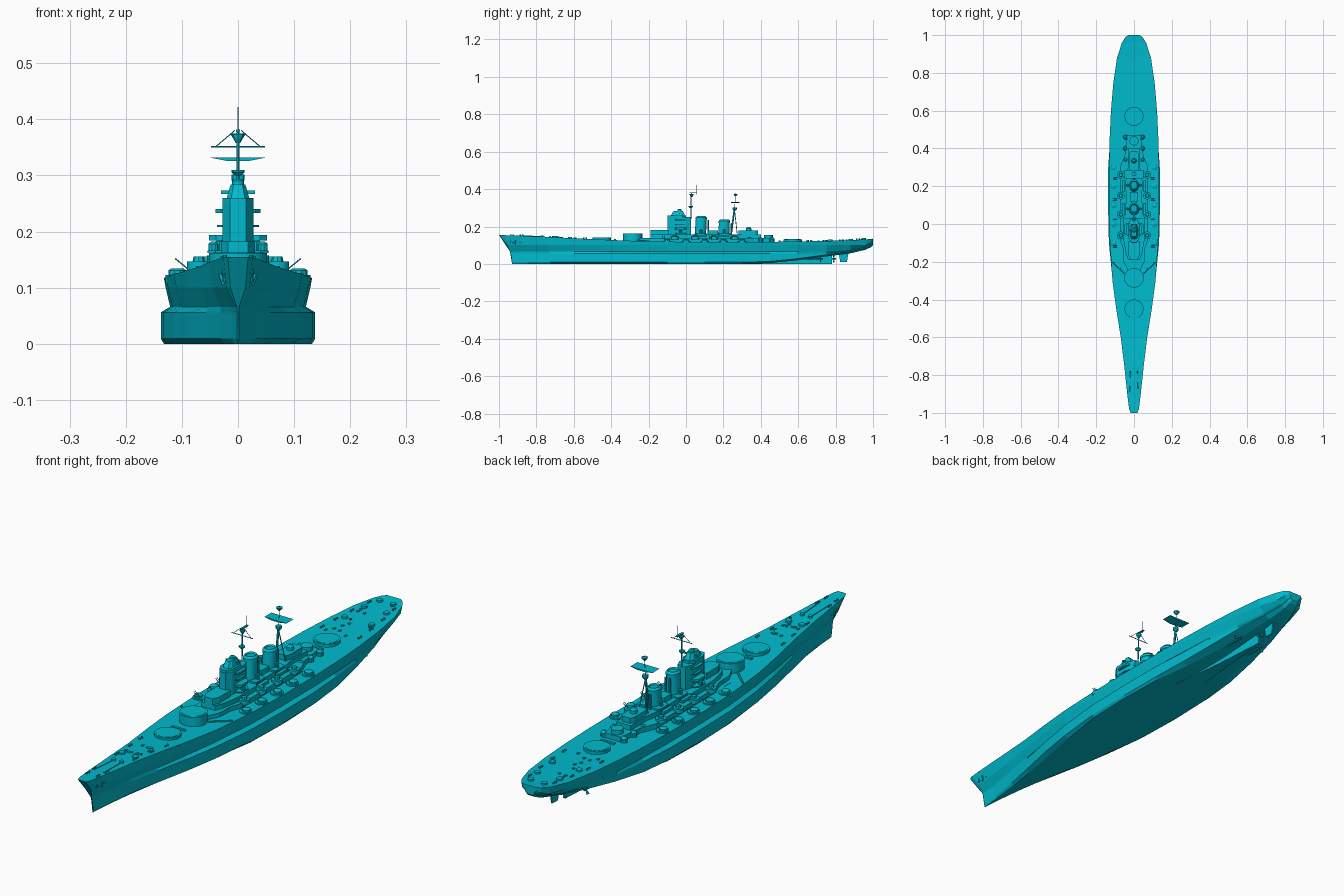
import bpy, bmesh, math, random
from mathutils import Vector
random.seed(4)

paint = bpy.data.materials.new("teal_paint")
paint.diffuse_color = (0.0, 0.5, 0.62, 1)


def finish(name, bm, smooth=False):
    bmesh.ops.recalc_face_normals(bm, faces=bm.faces)
    me = bpy.data.meshes.new(name)
    bm.to_mesh(me)
    bm.free()
    me.materials.append(paint)
    ob = bpy.data.objects.new(name, me)
    bpy.context.collection.objects.link(ob)
    if smooth:
        bpy.ops.object.select_all(action='DESELECT')
        ob.select_set(True)
        bpy.context.view_layer.objects.active = ob
        bpy.ops.object.shade_smooth_by_angle(angle=math.radians(35))
    return ob


def loft(name, rings, smooth=False):
    bm = bmesh.new()
    vs = [[bm.verts.new(p) for p in r] for r in rings]
    n = len(rings[0])
    for a, b in zip(vs, vs[1:]):
        for i in range(n):
            bm.faces.new((a[i], a[(i + 1) % n], b[(i + 1) % n], b[i]))
    bm.faces.new(vs[0])
    bm.faces.new(vs[-1])
    return finish(name, bm, smooth)


def prism(name, half, z0, z1, taper=1.0):
    """Extrude an outline mirrored across x = 0."""
    pts = half + [(-x, y) for x, y in reversed(half)]
    cy = sum(p[1] for p in pts) / len(pts)
    top = [(x * taper, cy + (y - cy) * taper, z1) for x, y in pts]
    return loft(name, [[(x, y, z0) for x, y in pts], top])


def box(name, x, y, z0, z1, wx, wy):
    c = [(-1, -1), (1, -1), (1, 1), (-1, 1)]
    return loft(name, [[(x + a * wx / 2, y + b * wy / 2, z) for a, b in c] for z in (z0, z1)])


def cyl(name, x, y, prof, n=16, sy=1.0, rake=0.0):
    """Stack of (z, radius) rings, optionally elliptical and raked aft."""
    z0 = prof[0][0]
    return loft(name, [[(x + r * math.cos(2 * math.pi * i / n),
                         y + rake * (z - z0) + sy * r * math.sin(2 * math.pi * i / n), z)
                        for i in range(n)] for z, r in prof], True)


def rod(name, a, b, r, n=6):
    a, b = Vector(a), Vector(b)
    d = (b - a).normalized()
    u = d.orthogonal().normalized()
    v = d.cross(u)
    t = [2 * math.pi * i / n for i in range(n)]
    return loft(name, [[p + r * (u * math.cos(k) + v * math.sin(k)) for k in t] for p in (a, b)])


# Hull stations: y, deck half-width, deck z, neck, bulge, bottom half-widths, keel z
ST = [(-1, .018, .155, .002, .002, .001, 0), (-.98, .026, .154, .005, .004, .002, 0),
      (-.9, .036, .151, .013, .011, .007, 0), (-.75, .052, .145, .031, .031, .022, 0),
      (-.6, .07, .137, .053, .057, .042, 0), (-.45, .094, .13, .077, .088, .068, 0),
      (-.3, .114, .124, .099, .113, .095, 0), (-.1, .128, .119, .117, .133, .126, 0),
      (.1, .132, .117, .121, .1375, .132, 0), (.3, .132, .117, .12, .1365, .126, 0),
      (.45, .129, .118, .116, .126, .1, .005), (.6, .122, .12, .108, .108, .07, .02),
      (.75, .109, .123, .09, .085, .045, .04), (.88, .09, .127, .064, .055, .03, .057),
      (.96, .064, .131, .042, .033, .02, .076), (.99, .045, .134, .032, .026, .016, .09),
      (1, .03, .135, .024, .02, .012, .1)]


def lerp_station(y, k):
    for a, b in zip(ST, ST[1:]):
        if y <= b[0]:
            return a[k] + (b[k] - a[k]) * (y - a[0]) / (b[0] - a[0])
    return ST[-1][k]


def deck(y):
    return lerp_station(y, 2)


rings = []
for y, wd, zd, wn, wl, wb, zk in ST:
    half = [(wb, zk), (wl, zk + .009), (wl, max(.056, zk + .013)), (wn, max(.066, zk + .018)),
            (wn + (wd - wn) * .72, max(.1, zk + .024)), (wd, zd)]
    blend = max(0, (-y - .6) / .4)
    ring = [(x, y + blend * .07 * (1 - (z / .155) ** 2.2), z) for x, z in half]
    rings.append(ring + [(-x, yy, z) for x, yy, z in reversed(ring)])
loft("hull", rings)

# Skeg, rudder, shafts and propellers
loft("skeg", [[(-w, y, 0), (w, y, 0), (w, y, z), (-w, y, z)]
              for y, w, z in ((.3, .05, .02), (.55, .02, .05), (.78, .005, .06))])
loft("rudder", [[(-.004, a, z), (.004, a, z), (.003, b, z), (-.003, b, z)]
                for z, a, b in ((.01, .825, .86), (.065, .815, .87))])
for x, y in ((-.055, .72), (0, .79), (.055, .72)):
    rod("propeller_shaft", (x, .48, .028), (x, y + .012, .028), .004, 8)
    for k in range(3):
        t = 2 * math.pi * k / 3
        c, s = .02 * math.cos(t), .02 * math.sin(t)
        loft("propeller_blade", [[(x, y - .002, .028), (x + c - s * .3, y - .003, .028 + s + c * .3),
                                  (x + c + s * .3, y - .003, .028 + s - c * .3)],
                                 [(x, y + .002, .028), (x + c - s * .3, y + .003, .028 + s + c * .3),
                                  (x + c + s * .3, y + .003, .028 + s - c * .3)]])
for s in (-1, 1):
    rod("shaft_bracket", (s * .055, .7, .028), (s * .06, .7, .065), .003)

# Main barbettes
for y, r, top in ((-.45, .05, .14), (-.285, .052, .162), (.57, .05, .131)):
    cyl("main_barbette", 0, y, [(.1, r), (top, r), (top, r * .86), (top + .001, r * .86)], 32)
for y in (-.38, .5):
    box("breakwater", 0, y, .11, deck(y) + .006, .06, .01)
for s in (-1, 1):
    rod("side_breakwater", (s * .05, -.26, .124), (s * .115, -.2, .122), .004)

# Deckhouses
prism("lower_deckhouse", [(.03, -.25), (.055, -.2), (.058, -.13), (.075, -.08), (.075, .3),
                          (.05, .36), (.035, .47)], .11, .138)
prism("middle_deckhouse", [(.03, -.19), (.042, -.16), (.055, -.09), (.055, .04), (.04, .06),
                           (.04, .25), (.032, .3), (.032, .4)], .138, .157)
prism("conning_tower", [(.018, -.19), (.03, -.165), (.03, -.09)], .15, .182)
prism("aft_control_house", [(.02, .28), (.026, .3), (.026, .37), (.018, .385)], .15, .178)
cyl("aft_director", 0, .335, [(.178, .014), (.19, .014), (.198, .007)], 12)
cyl("aft_gun_ring", 0, .44, [(.13, .024), (.155, .024)], 16)

# Bridge tower, octagonal, with stacked platforms
tower = [(.014, -.1), (.028, -.075), (.028, 0), (.018, .028)]
prism("bridge_tower", tower, .15, .25)
prism("bridge_top", [(.014, -.098), (.028, -.075), (.028, -.02), (.014, 0)], .25, .26)
prism("tower_cap", [(.012, -.08), (.02, -.065), (.02, -.02), (.012, -.005)], .26, .284, .65)
cyl("main_director", 0, -.035, [(.275, .011), (.29, .011), (.294, .006)], 12)
for z, h, k in ((.162, .004, .054), (.184, .01, .052), (.208, .004, .037), (.233, .007, .04)):
    prism("bridge_platform", [(k * .75, -.06), (k, -.048), (k, -.01), (k * .75, .005)], z, z + h)
for s in (-1, 1):
    cyl("bridge_wing_director", s * .044, -.03, [(.166, .009), (.178, .009), (.182, .004)], 10)
    box("rangefinder_arm", s * .015, -.035, .267, .273, .03, .006)

# Funnels with caps and surrounding platforms
for y, top in ((.08, .255), (.205, .237)):
    cyl("funnel", 0, y - .004, [(.138, .027), (top - .018, .025), (top - .018, .027),
                               (top - .008, .027), (top, .02), (top - .006, .017)], 20, 1.15, .05)
    prism("funnel_platform", [(.04, y - .032), (.047, y - .024), (.047, y + .024), (.04, y + .032)],
          .157, .164)
    for s in (-1, 1):
        cyl("searchlight", s * .033, y, [(.164, .007), (.182, .007), (.185, .004)], 8)
        cyl("steam_pipe", s * .01, y + .038, [(.15, .004), (top - .02, .004)], 8)
box("funnel_link_house", 0, .145, .15, .178, .04, .05)

# Foremast
rod("foremast", (0, .025, .2), (0, .028, .38), .0025)
rod("fore_topmast", (0, .055, .37), (0, .055, .422), .001)
box("fore_mast_platform", 0, .04, .378, .382, .008, .04)
cyl("fore_lookout", 0, .025, [(.3, .006), (.306, .012), (.31, .012)], 8)
cyl("fore_upper_lookout", 0, .03, [(.358, .004), (.37, .011), (.374, .011)], 8)
rod("fore_yard", (-.048, .027, .351), (.048, .027, .351), .0015)
for s in (-1, 1):
    rod("fore_yard_strut", (s * .04, .027, .351), (s * .006, .03, .38), .001)

# Mainmast tripod with yard and aerial
rod("mainmast", (0, .24, .15), (0, .26, .30), .0045, 8)
for s in (-1, 1):
    rod("mainmast_leg", (s * .022, .275, .15), (0, .26, .285), .002)
cyl("mainmast_top", 0, .26, [(.285, .006), (.292, .012), (.302, .012)], 8)
rod("main_topmast", (0, .26, .3), (0, .266, .38), .001)
loft("main_yard", [[(-.05, y, .332), (-.02, y, .326), (.02, y, .326), (.05, y, .332)]
                   for y in (.24, .285)])
cyl("main_aerial", 0, .265, [(.36, .002), (.372, .013), (.375, .013)], 6)

# Secondary mounts along each side
for s in (-1, 1):
    for y in (-.1, .0, .1, .2, .3):
        cyl("side_sponson", s * .105, y, [(.108, .024), (.123, .024)], 14)
        cyl("side_mount", s * .108, y, [(.123, .016), (.131, .016), (.134, .011)], 10)
    for y in (-.06, .05, .15, .26):
        cyl("heavy_flak_ring", s * .07, y, [(.13, .021), (.147, .021)], 14)
        cyl("heavy_flak_mount", s * .07, y, [(.147, .011), (.156, .009)], 8)
    for y in (-.12, .02, .13, .24):
        for d in (-.004, .004):
            rod("flak_barrel", (s * .09, y + d, .134), (s * .112, y + d, .152), .0012)
    for y in (.08, .2):
        box("ships_boat", s * .056, y, .145, .156, .014, .06)
    for y in (.34, .4, .46):
        cyl("aft_light_gun", s * .045, y, [(.11, .013), (.134, .013), (.142, .006)], 10)

# Deck fittings: bollards, capstans, hatches, vents
for s in (-1, 1):
    for y in (-.93, -.88, -.72, -.62, -.54, .66, .74, .83, .92):
        x = s * lerp_station(y, 1) * .72
        for d in (-.007, .007):
            cyl("bollard", x, y + d, [(.11, .004), (deck(y) + .006, .004)], 8)
    cyl("capstan", s * .018, -.77, [(.13, .009), (deck(-.77) + .007, .009)], 12)
    rod("anchor_chain", (s * .018, -.77, .147), (s * .022, -.89, .152), .0016)
    rod("anchor", (s * .031, -.91, .125), (s * .024, -.91, .105), .005)
    for y, x in ((.77, .06), (.95, .03), (-.7, .03), (.88, .05)):
        cyl("deck_gun_tub", s * x, y, [(.11, .012), (deck(y) + .007, .012)], 12)
    for k in range(14):
        y = random.choice((random.uniform(-.7, -.52), random.uniform(.64, .95)))
        x = s * random.uniform(.1, .6) * lerp_station(y, 1)
        box("deck_hatch", x, y, .11, deck(y) + .004, .008, .01)
